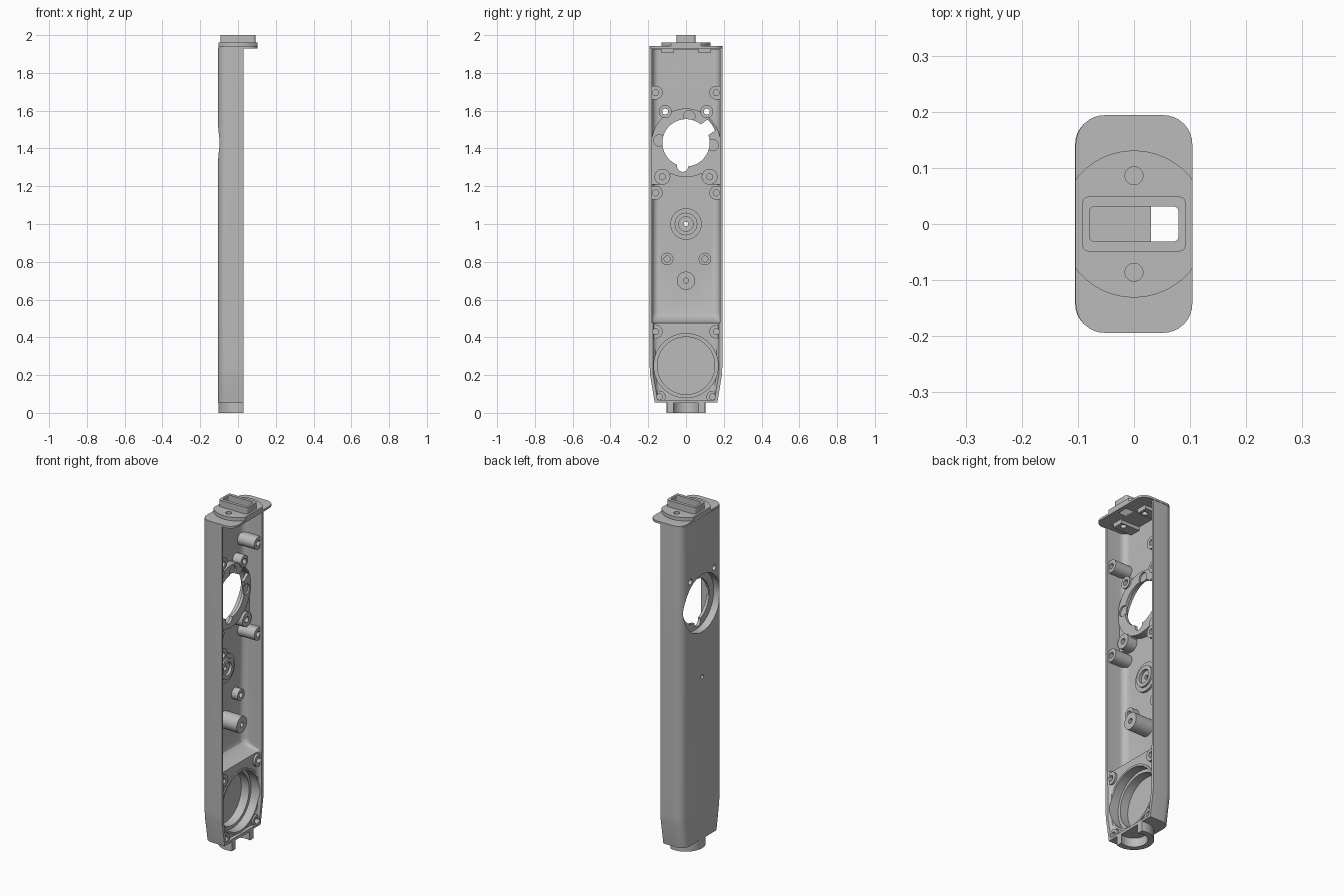
import bpy, bmesh, math

if "Cube" in bpy.data.objects:
    bpy.data.objects.remove(bpy.data.objects["Cube"])

grey = bpy.data.materials.new("light grey")
grey.diffuse_color = (0.5, 0.5, 0.5, 1)
grey.use_nodes = True
grey.node_tree.nodes["Principled BSDF"].inputs["Base Color"].default_value = grey.diffuse_color


def make(name, bm):
    bmesh.ops.recalc_face_normals(bm, faces=bm.faces)
    me = bpy.data.meshes.new(name)
    bm.to_mesh(me)
    bm.free()
    me.materials.append(grey)
    ob = bpy.data.objects.new(name, me)
    bpy.context.collection.objects.link(ob)
    return ob


def loft(name, rings):
    """Solid skinned through rings with equal point counts."""
    bm = bmesh.new()
    vs = [[bm.verts.new(p) for p in r] for r in rings]
    n = len(vs[0])
    for a, b in zip(vs, vs[1:]):
        for i in range(n):
            bm.faces.new((a[i], a[(i + 1) % n], b[(i + 1) % n], b[i]))
    bm.faces.new(vs[0])
    bm.faces.new(vs[-1])
    return make(name, bm)


def disc(name, y, z, r, x0, x1, n=40):
    """Cylinder along x."""
    ang = [2 * math.pi * i / n for i in range(n)]
    return loft(name, [[(x, y + r * math.cos(a), z + r * math.sin(a)) for a in ang] for x in (x0, x1)])


def tube(name, x, y, r, z0, z1, n=64):
    """Cylinder along z."""
    ang = [2 * math.pi * i / n for i in range(n)]
    return loft(name, [[(x + r * math.cos(a), y + r * math.sin(a), z) for a in ang] for z in (z0, z1)])


def rounded(name, hx, hy, r, z0, z1):
    """Upright rounded block centred on the z axis."""
    pts = []
    for k, (sx, sy) in enumerate(((1, 1), (-1, 1), (-1, -1), (1, -1))):
        for i in range(9):
            a = math.pi / 2 * (k + i / 8)
            pts.append((sx * (hx - r) + r * math.cos(a), sy * (hy - r) + r * math.sin(a)))
    return loft(name, [[(x, y, z) for x, y in pts] for z in (z0, z1)])


def box(name, x0, x1, y0, y1, z0, z1):
    return loft(name, [[(x0, y0, z), (x1, y0, z), (x1, y1, z), (x0, y1, z)] for z in (z0, z1)])


def trough(z, w, floor, top, r):
    """U section: flat floor at x = floor with rounded corners, open edge at x = top."""
    left = [(top, -w, z)]
    for i in range(9):
        a = math.pi / 2 * i / 8
        left.append((floor + r - r * math.sin(a), -w + r - r * math.cos(a), z))
    return left + [(x, -y, z) for x, y, z in reversed(left)]


def combine(a, b, op='DIFFERENCE'):
    m = a.modifiers.new("cut", 'BOOLEAN')
    m.object, m.operation, m.solver = b, op, 'EXACT'
    bpy.context.view_layer.objects.active = a
    bpy.ops.object.modifier_apply(modifier=m.name)
    bpy.data.objects.remove(b)


# Outer body, tapered at the foot
housing = loft("housing", [trough(z, w, -0.105, 0.03, 0.05) for z, w in
                           ((0.055, 0.166), (0.2, 0.19), (0.24, 0.192), (1.932, 0.192))])

# Hollow inside, with a curved ramp up to the raised foot
cavity = loft("cavity", [trough(z, w, f, 0.2, 0.035) for z, w, f in
                         ((0.068, 0.154, 0.01), (0.2, 0.177, 0.01), (0.475, 0.179, 0.01),
                          (0.482, 0.179, -0.03), (0.495, 0.179, -0.065), (0.51, 0.179, -0.083),
                          (0.53, 0.179, -0.09), (1.925, 0.179, -0.09))])

# Features kept standing in the hollow: (y, z, radius, top x), mirrored in y
pairs = ((0.16, 1.695, 0.036, 0.018), (0.16, 1.165, 0.036, 0.018), (0.16, 0.43, 0.036, 0.022),
         (0.14, 0.085, 0.032, 0.022), (0.11, 1.595, 0.034, -0.035), (0.125, 1.25, 0.042, -0.03),
         (0.1, 0.815, 0.033, -0.05))
single = ((0, 1.0, 0.083, -0.077), (0, 1.0, 0.06, -0.066), (0, 0.7, 0.048, 0.025),
          (0, 1.43, 0.182, -0.045), (0, 0.25, 0.182, 0.016))
bosses = [(s * y, z, r, x) for y, z, r, x in pairs for s in (1, -1)] + list(single)
for y, z, r, x in bosses:
    combine(cavity, disc("boss", y, z, r, -0.2, x))
# Webs joining corner bosses to the side walls, and the flared ring base
for s in (1, -1):
    for z in (1.695, 1.165, 0.43):
        y0, y1 = sorted((s * 0.16, s * 0.25))
        combine(cavity, box("web", -0.2, 0.017, y0, y1, z - 0.035, z + 0.035))
    web = [(s * 0.07, 1.28), (s * 0.125, 1.21), (s * 0.2, 1.21), (s * 0.2, 1.44), (s * 0.1, 1.5)]
    combine(cavity, loft("ring_web", [[(x, y, z) for y, z in web] for x in (-0.2, -0.052)]))
combine(housing, cavity)

# Screw holes in the bosses
for y, z, r, x in bosses[:14]:
    deep = -0.2 if z == 1.595 else x - 0.05 if x > -0.045 else -0.085
    combine(housing, disc("screw_hole", y, z, 0.016, deep, 0.1, 20))
combine(housing, disc("post_hole", 0, 0.7, 0.014, -0.04, 0.1, 20))
combine(housing, disc("pivot_recess", 0, 1.0, 0.038, -0.082, 0.1))
combine(housing, disc("pivot_hole", 0, 1.0, 0.012, -0.2, 0.1, 20))

# Large round opening: wide recess outside, flange with notches inside
combine(housing, disc("outer_recess", 0, 1.43, 0.167, -0.2, -0.062, 72))
combine(housing, disc("opening", 0, 1.43, 0.125, -0.2, 0.1, 72))
for deg, r in ((83, 0.142), (175, 0.142), (-5, 0.142), (-98, 0.125)):
    a = math.radians(deg)
    combine(housing, disc("notch", r * math.cos(a), 1.43 + r * math.sin(a), 0.03,
                          -0.054 if deg != -98 else -0.2, 0.1, 24))
a = math.radians(35)
notch = [(u * math.cos(a) - v * math.sin(a), 1.43 + u * math.sin(a) + v * math.cos(a))
         for u, v in ((0.05, -0.035), (0.172, -0.035), (0.172, 0.035), (0.05, 0.035))]
combine(housing, loft("key_notch", [[(x, y, z) for y, z in notch] for x in (-0.064, 0.1)]))

# Stepped round pocket in the foot
combine(housing, disc("pocket", 0, 0.25, 0.17, -0.035, 0.1, 72))
combine(housing, disc("pocket_floor", 0, 0.25, 0.152, -0.085, 0.1, 72))

# Half-round neck under the foot
neck = tube("neck", 0, 0, 0.104, 0, 0.066)
combine(neck, box("trim", 0.03, 0.3, -0.3, 0.3, -0.1, 0.2))
combine(neck, tube("bore", 0, 0, 0.072, -0.1, 0.052))

# End cap: plate, clipped disc, socket collar with a slot
cap = rounded("end_cap", 0.104, 0.194, 0.052, 1.93, 1.942)
step = tube("step", 0, 0, 0.131, 1.935, 1.962)
combine(step, box("clip", -0.104, 0.104, -0.3, 0.3, 1.8, 2.1), 'INTERSECT')
combine(cap, step, 'UNION')
combine(cap, rounded("collar", 0.092, 0.049, 0.012, 1.95, 2.0), 'UNION')
for s in (1, -1):
    combine(cap, tube("cap_hole", 0, s * 0.086, 0.016, 1.8, 2.1, 24))
combine(cap, rounded("slot", 0.079, 0.031, 0.008, 1.8, 2.1))

# Small ribs under the cap
for side, s in (("left", -1), ("right", 1)):
    y0, y1 = sorted((s * 0.065, s * 0.13))
    rib = box("cap_rib_" + side, -0.095, 0.03, y0, y1, 1.905, 1.935)
    combine(rib, tube("rib_hole", 0, s * 0.086, 0.016, 1.8, 2.1, 24))

for ob in bpy.context.scene.objects:
    bpy.ops.object.select_all(action='DESELECT')
    ob.select_set(True)
    bpy.context.view_layer.objects.active = ob
    bpy.ops.object.shade_smooth_by_angle(angle=math.radians(30))
